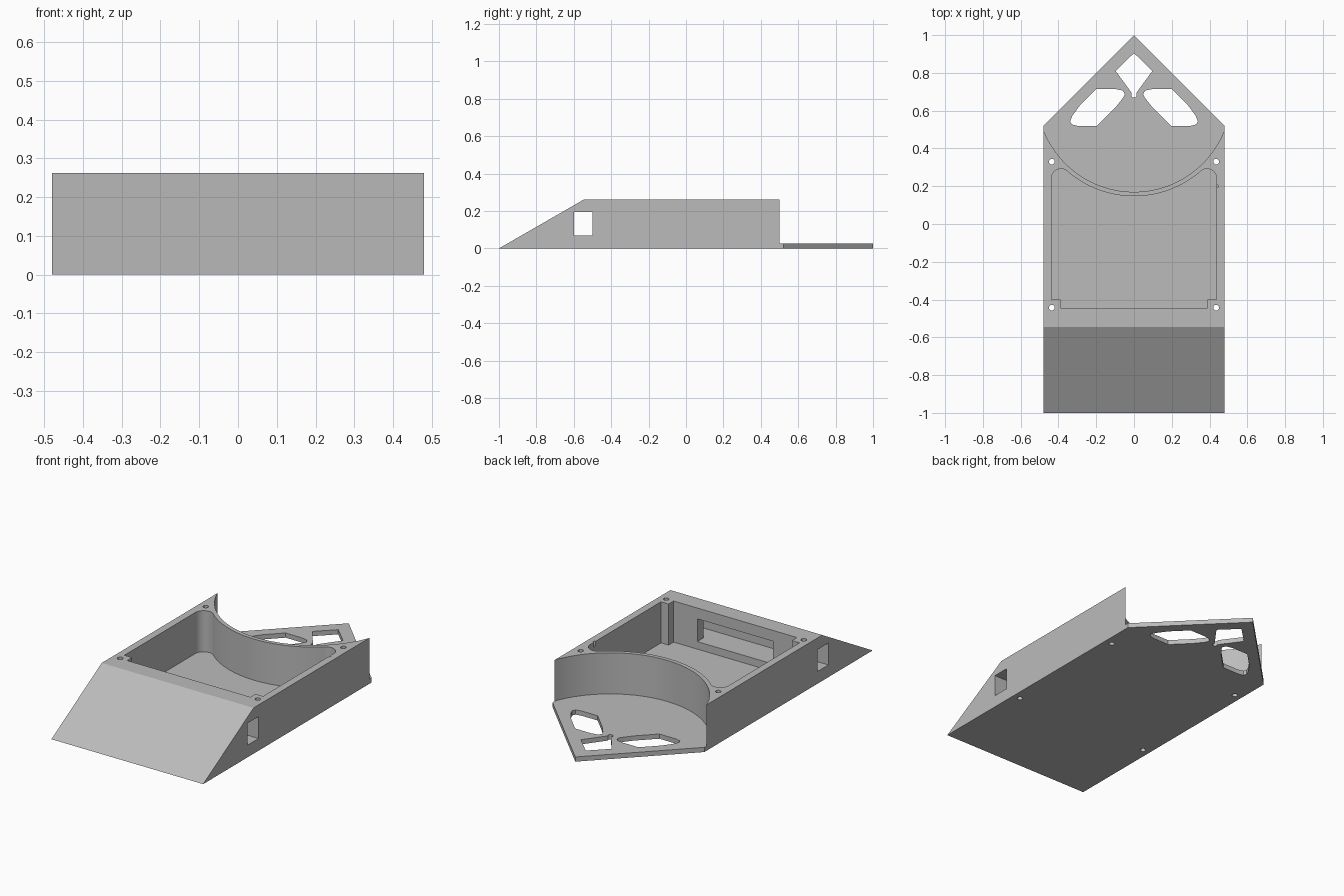
import bpy, bmesh
from math import sin, cos, radians, degrees, atan2
from mathutils import Matrix, Vector

cube = bpy.data.objects.get("Cube")
if cube:
    bpy.data.objects.remove(cube, do_unlink=True)

grey = bpy.data.materials.new("plain_grey")
grey.use_nodes = True
COLOUR = (0.5, 0.5, 0.5, 1)
grey.diffuse_color = COLOUR
grey.node_tree.nodes["Principled BSDF"].inputs["Base Color"].default_value = COLOUR

HALF_W, HEIGHT, PLATE = 0.48, 0.262, 0.027
BOWL_Y, BOWL_R = 0.684, 0.514
TOP, UNDER = 0.4, -0.1      # cutter ends clear of the body


def arc(cx, cy, r, start, end, steps):
    angles = [radians(start + (end - start) * i / steps) for i in range(steps + 1)]
    return [(cx + r * cos(a), cy + r * sin(a)) for a in angles]


def mirror(points):
    return [(-x, y) for x, y in reversed(points)]


def prism(name, outline, low, high, along_x=False):
    """Extrude an outline along z, or a (y, z) outline along x."""
    bm = bmesh.new()
    face = bm.faces.new([bm.verts.new((x, y, low)) for x, y in outline])
    grown = bmesh.ops.extrude_face_region(bm, geom=[face])["geom"]
    bmesh.ops.translate(bm, vec=Vector((0, 0, high - low)),
                        verts=[v for v in grown if isinstance(v, bmesh.types.BMVert)])
    if along_x:
        bm.transform(Matrix(((0, 0, 1, 0), (1, 0, 0, 0), (0, 1, 0, 0), (0, 0, 0, 1))))
    bmesh.ops.recalc_face_normals(bm, faces=bm.faces)
    mesh = bpy.data.meshes.new(name)
    bm.to_mesh(mesh)
    bm.free()
    mesh.materials.append(grey)
    obj = bpy.data.objects.new(name, mesh)
    bpy.context.collection.objects.link(obj)
    return obj


def rect(a0, a1, b0, b1):
    return [(a0, b0), (a1, b0), (a1, b1), (a0, b1)]


# Solid block with a pointed rear
body = prism("chassis_body", [(-HALF_W, -1), (HALF_W, -1), (HALF_W, 0.52), (0, 1),
                              (-HALF_W, 0.52)], 0, HEIGHT)
cutters = []


def cut(*args, **kwargs):
    cutters.append(prism(*args, **kwargs))


# Sloped front
cut("ramp_cutter", [(-1, 0), (-0.545, HEIGHT), (-0.545, 0.5), (-1.2, 0.5), (-1.2, 0)],
    -0.7, 0.7, along_x=True)

# Curved rear wall above the thin tail plate
sweep = degrees(atan2(0.5 - BOWL_Y, HALF_W))
bowl = arc(0, BOWL_Y, BOWL_R, -180 - sweep, sweep, 64)
cut("bowl_cutter", [(-0.6, 0.5)] + bowl + [(0.6, 0.5), (0.6, 1.1), (-0.6, 1.1)], PLATE, TOP)

# Open pocket with rounded rear horns and stepped front corners
horn = arc(0.386, 0.24, 0.052, 0, 131, 24)
turn = degrees(atan2(0.24 - BOWL_Y, 0.386))
inner = arc(0, BOWL_Y, BOWL_R + 0.023, turn, -180 - turn, 48)[1:-1]
front = [(0.39, -0.445), (0.39, -0.4), (0.438, -0.4)]
cut("pocket_cutter", mirror(front) + front + horn + inner + mirror(horn), PLATE, TOP)

# Cross channel through both sides, open to the pocket
cut("channel_cutter", rect(-0.6, -0.5, 0.07, 0.195), -0.7, 0.7, along_x=True)
cut("slot_cutter", rect(-0.55, -0.42, 0.07, 0.2), -0.24, 0.24, along_x=True)

# Screw holes and a tiny notch in the pocket rim
for x in (-0.435, 0.435):
    for y in (-0.443, 0.33):
        cut("screw_hole_cutter", arc(x, y, 0.015, 0, 345, 23), UNDER, TOP)
cut("rim_notch_cutter", arc(0.438, 0.2, 0.008, 0, 330, 11), 0.235, TOP)

# Tail plate openings
side = [(0.2, 0.715), (0.285, 0.63), (0.325, 0.575), (0.338, 0.545), (0.33, 0.527),
        (0.3, 0.52), (0.195, 0.52), (0.1, 0.615), (0.06, 0.665), (0.048, 0.688),
        (0.06, 0.707), (0.1, 0.715)]
cut("right_opening_cutter", mirror(side), UNDER, TOP)
cut("left_opening_cutter", side, UNDER, TOP)
kite = [(0.013, 0.695), (0.097, 0.81)]
cut("kite_opening_cutter", kite + [(0, 0.905)] + mirror(kite)
    + arc(0, 0.683, 0.014, 150, 390, 14), UNDER, TOP)

# Apply every cut, then remove the cutters
bpy.context.view_layer.objects.active = body
for cutter in cutters:
    mod = body.modifiers.new(cutter.name, "BOOLEAN")
    mod.operation = "DIFFERENCE"
    mod.solver = "EXACT"
    mod.object = cutter
    bpy.ops.object.modifier_apply(modifier=mod.name)
    bpy.data.objects.remove(cutter, do_unlink=True)

for obj in bpy.context.selected_objects:
    obj.select_set(False)
body.select_set(True)
bpy.ops.object.shade_smooth_by_angle(angle=radians(20))
